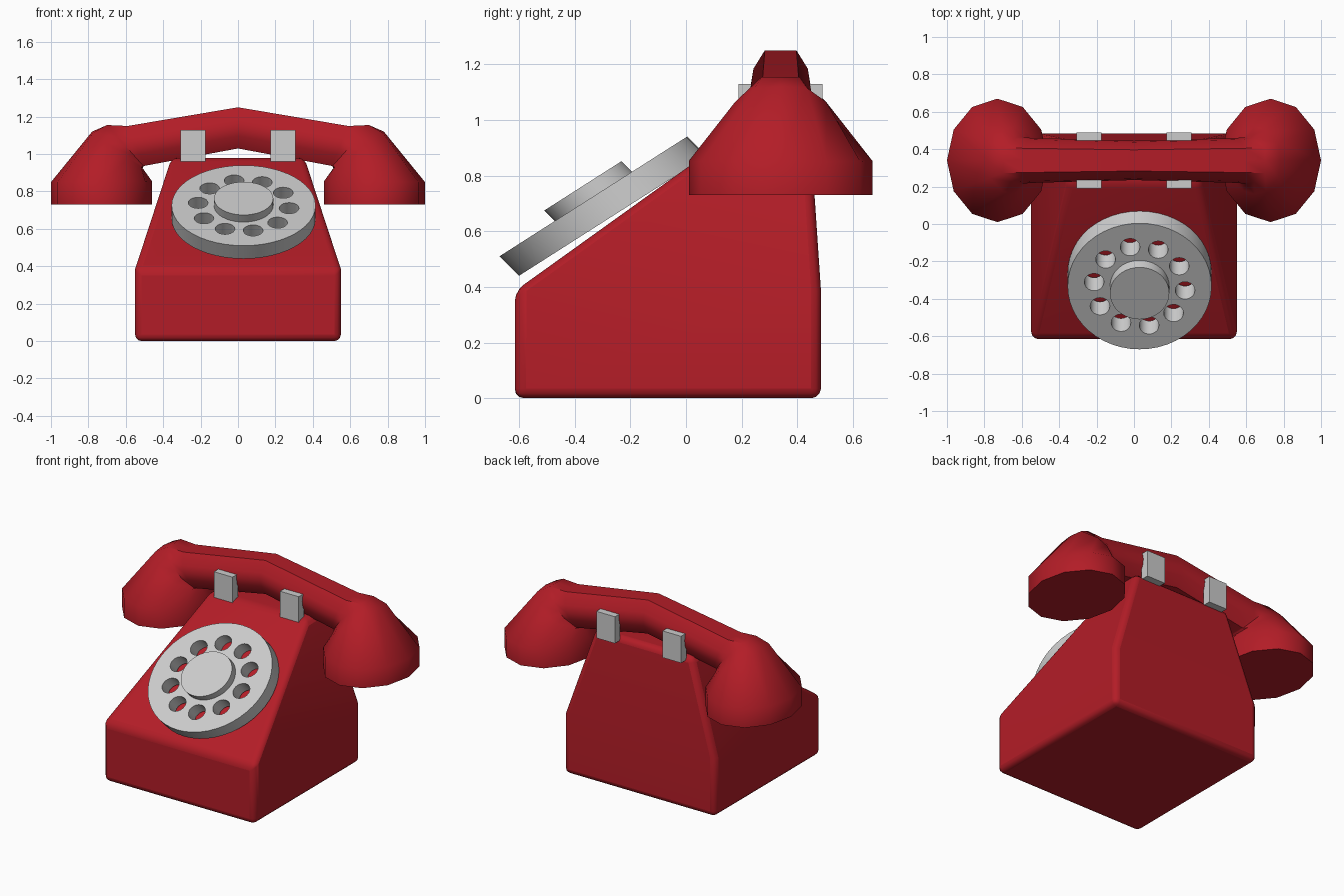
import bpy, bmesh, math
from mathutils import Matrix

if "Cube" in bpy.data.objects:
    bpy.data.objects.remove(bpy.data.objects["Cube"])

red = bpy.data.materials.new("red_plastic")
red.diffuse_color = (0.45, 0.012, 0.02, 1)
red.use_nodes = True
red.node_tree.nodes["Principled BSDF"].inputs["Base Color"].default_value = red.diffuse_color


def add_object(name, bm, mat=None, smooth=None):
    bmesh.ops.recalc_face_normals(bm, faces=bm.faces)
    mesh = bpy.data.meshes.new(name)
    bm.to_mesh(mesh)
    bm.free()
    if smooth is not None:
        mesh.shade_smooth()
        mesh.set_sharp_from_angle(angle=math.radians(smooth))
    if mat:
        mesh.materials.append(mat)
    obj = bpy.data.objects.new(name, mesh)
    bpy.context.collection.objects.link(obj)
    return obj


def loft(rings):
    """Join equal-length closed rings and cap both ends."""
    bm = bmesh.new()
    vs = [[bm.verts.new(p) for p in r] for r in rings]
    n = len(vs[0])
    for a, b in zip(vs, vs[1:]):
        for i in range(n):
            j = (i + 1) % n
            bm.faces.new((a[i], a[j], b[j], b[i]))
    bm.faces.new(vs[0])
    bm.faces.new(vs[-1])
    return bm


# Body: rectangular base tapering to the cradle
levels = [(0, 0.55, -0.615, 0.485), (0.385, 0.55, -0.615, 0.485),
          (0.98, 0.355, 0.215, 0.445)]
body = add_object("body", loft([[(-w, f, z), (w, f, z), (w, b, z), (-w, b, z)]
                                for z, w, f, b in levels]), red, 40)
bevel = body.modifiers.new("rounded_edges", "BEVEL")
bevel.width = 0.035
bevel.segments = 3
bevel.limit_method = "ANGLE"
bevel.angle_limit = math.radians(20)


# Handset: 12-sided sections, oval at the cups and bevelled square on the handle
QUAD = [(1, 0), (1, 0.54), (0.4, 0.93), (0, 1)]
SQUARE = QUAD + [(-u, s) for u, s in QUAD[2:0:-1]] + [(-1, 0)]
SQUARE += [(u, -s) for u, s in SQUARE[5:0:-1]]


def section(outer, inner, half_width, squareness, side):
    ring = []
    for i, (su, sv) in enumerate(SQUARE):
        a = math.radians(30 * i)
        u = math.cos(a) * (1 - squareness) + su * squareness
        v = math.sin(a) * (1 - squareness) + sv * squareness
        x, z = [(o + n) / 2 + (o - n) / 2 * u for o, n in zip(outer, inner)]
        ring.append((side * x, 0.34 + half_width * v, z))
    return ring


half = [((1.0, 0.73), (0.46, 0.73), 0.33, 0),
        ((1.0, 0.85), (0.46, 0.855), 0.33, 0),
        ((0.78, 1.12), (0.51, 0.925), 0.18, 0.6),
        ((0.70, 1.155), (0.505, 0.935), 0.125, 1),
        ((0.59, 1.15), (0.50, 0.937), 0.12, 1)]
rings = [section(*s, 1) for s in half]
rings.append(section((0, 1.25), (0, 1.03), 0.105, 1, 1))
rings += [section(*s, -1) for s in reversed(half)]
add_object("handset", loft(rings), red, 50)

# Cradle prongs in front of and behind the handle
for side, sx in (("left", -1), ("right", 1)):
    for place, y in (("front", 0.217), ("back", 0.463)):
        bm = bmesh.new()
        bmesh.ops.create_cube(bm, size=1, matrix=Matrix.Translation((0.24 * sx, y, 1.042))
                              @ Matrix.Diagonal((0.135, 0.055, 0.175, 1)))
        add_object(f"cradle_prong_{place}_{side}", bm)

# Dial: unit disc with ten finger holes, placed along the slope
place_dial = Matrix(((0.385, 0, 0, 0.03), (0, 0.337, -0.07, -0.333),
                     (0, 0.215, 0.07, 0.725), (0, 0, 0, 1)))
curve = bpy.data.curves.new("dial_outline", "CURVE")
curve.dimensions = "2D"
curve.fill_mode = "BOTH"
curve.extrude = 0.5


def add_circle(cx, cy, r, n):
    s = curve.splines.new("POLY")
    s.points.add(n - 1)
    for i, p in enumerate(s.points):
        a = math.tau * i / n
        p.co = (cx + r * math.cos(a), cy + r * math.sin(a), 0, 1)
    s.use_cyclic_u = True


add_circle(0, 0, 1, 48)
for k in range(10):
    a = math.radians(36 * k - 6)
    add_circle(0.635 * math.cos(a), 0.635 * math.sin(a), 0.137, 20)
outline = bpy.data.objects.new("dial_outline", curve)
bpy.context.collection.objects.link(outline)
flat = bpy.data.meshes.new_from_object(outline)
bm = bmesh.new()
bm.from_mesh(flat)
bmesh.ops.remove_doubles(bm, verts=bm.verts, dist=1e-4)
bmesh.ops.transform(bm, verts=bm.verts, matrix=place_dial @ Matrix.Translation((0, 0, -0.5)))
bpy.data.objects.remove(outline)
add_object("dial", bm, smooth=35)

# Centre hub of the dial
bm = bmesh.new()
bmesh.ops.create_cone(bm, cap_ends=True, segments=40, radius1=0.412, radius2=0.412, depth=0.56,
                      matrix=place_dial @ Matrix.Translation((0, 0, 0.26)))
add_object("dial_hub", bm, smooth=35)
